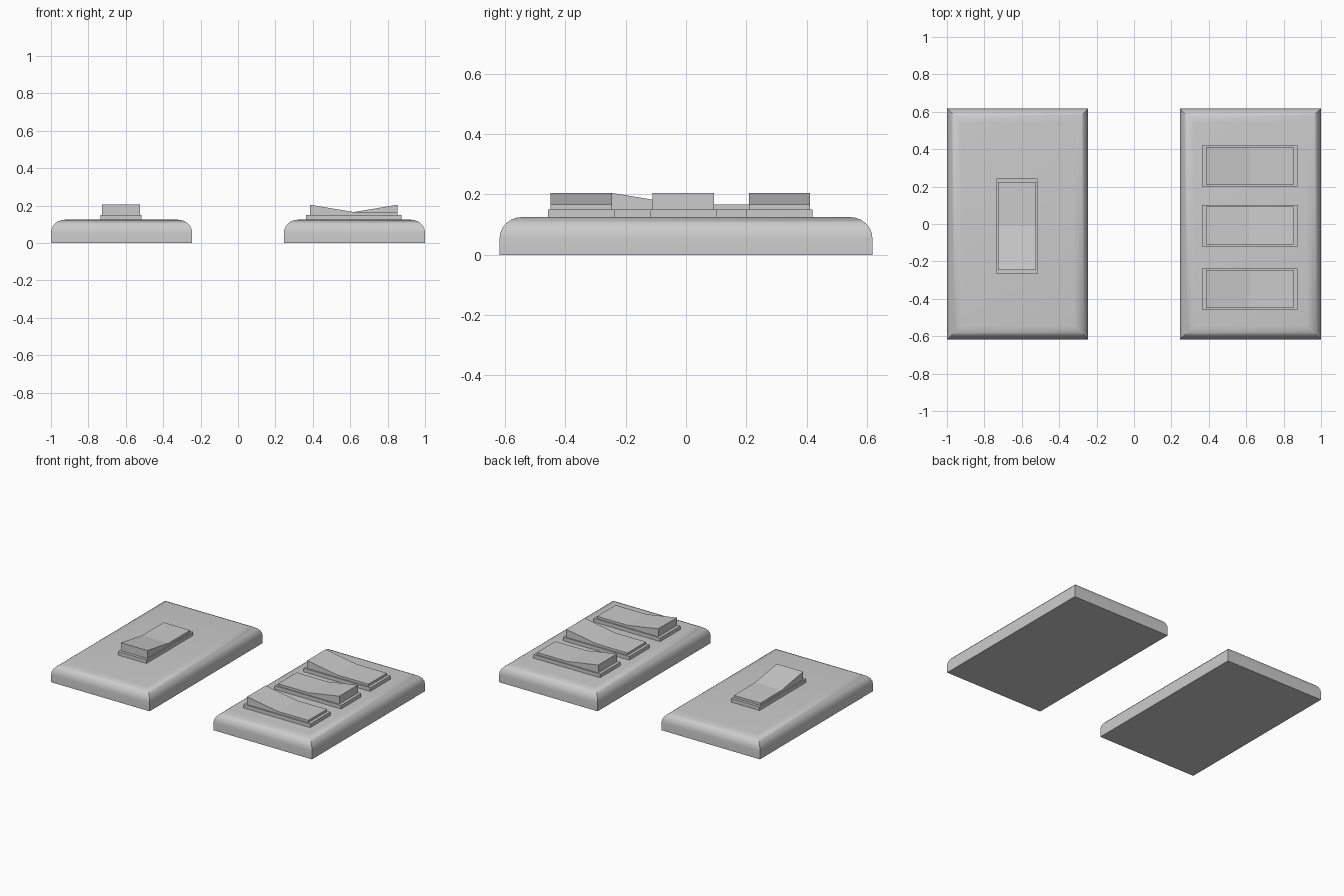
import bpy, bmesh, math

if "Cube" in bpy.data.objects:
    bpy.data.objects.remove(bpy.data.objects["Cube"])


def finish(bm, name, smooth=False):
    bmesh.ops.recalc_face_normals(bm, faces=bm.faces[:])
    me = bpy.data.meshes.new(name)
    bm.to_mesh(me)
    bm.free()
    ob = bpy.data.objects.new(name, me)
    bpy.context.collection.objects.link(ob)
    if smooth:
        bpy.ops.object.select_all(action='DESELECT')
        ob.select_set(True)
        bpy.context.view_layer.objects.active = ob
        bpy.ops.object.shade_smooth_by_angle(angle=math.radians(35))
    return ob


# Wall plate: rectangles stacked along a rounded edge profile, mitred corners
def plate(name, cx, w=0.755, d=1.236, h=0.125, inset=0.075, drop=0.07, steps=6):
    profile = [(0, 0)]
    for i in range(steps + 1):
        a = math.pi / 2 * i / steps
        profile.append((inset * (1 - math.cos(a)), h - drop + drop * math.sin(a)))
    bm = bmesh.new()
    rings = []
    for o, z in profile:
        x, y = w / 2 - o, d / 2 - o
        rings.append([bm.verts.new((cx + sx * x, sy * y, z))
                      for sx, sy in ((-1, -1), (1, -1), (1, 1), (-1, 1))])
    for a, b in zip(rings, rings[1:]):
        for i in range(4):
            j = (i + 1) % 4
            bm.faces.new((a[i], a[j], b[j], b[i]))
    bm.faces.new(rings[0][::-1])
    bm.faces.new(rings[-1])
    return finish(bm, name, True)


# Side outline along u, extruded across v, then turned and moved into place
def extrude_outline(name, outline, width, cx, cy, angle):
    c, s = math.cos(angle), math.sin(angle)
    bm = bmesh.new()
    sides = [[bm.verts.new((cx + u * c - v * s, cy + u * s + v * c, z))
              for u, z in outline] for v in (-width / 2, width / 2)]
    n = len(outline)
    for i in range(n):
        j = (i + 1) % n
        bm.faces.new((sides[0][i], sides[0][j], sides[1][j], sides[1][i]))
    bm.faces.new(sides[0])
    bm.faces.new(sides[1][::-1])
    return finish(bm, name)


# Switch: thin surround plus a rocker with its raised end at +u
def switch(name, cx, cy, angle):
    b, r = 0.255, 0.235
    extrude_outline(name + "_surround",
                    [(-b, 0.12), (b, 0.12), (b, 0.15), (-b, 0.15)],
                    0.22, cx, cy, angle)
    extrude_outline(name + "_rocker",
                    [(-r, 0.14), (r, 0.14), (r, 0.205), (0, 0.166), (-r, 0.166)],
                    0.203, cx, cy, angle)


# Single-switch plate, raised end toward the front
plate("single_plate", -0.6225)
switch("single_switch", -0.625, -0.011, -math.pi / 2)

# Triple-switch plate, rockers alternating
plate("triple_plate", 0.6225)
for label, y, angle in (("front", -0.347, math.pi),
                        ("middle", -0.009, 0.0),
                        ("back", 0.31, math.pi)):
    switch(label + "_switch", 0.619, y, angle)
